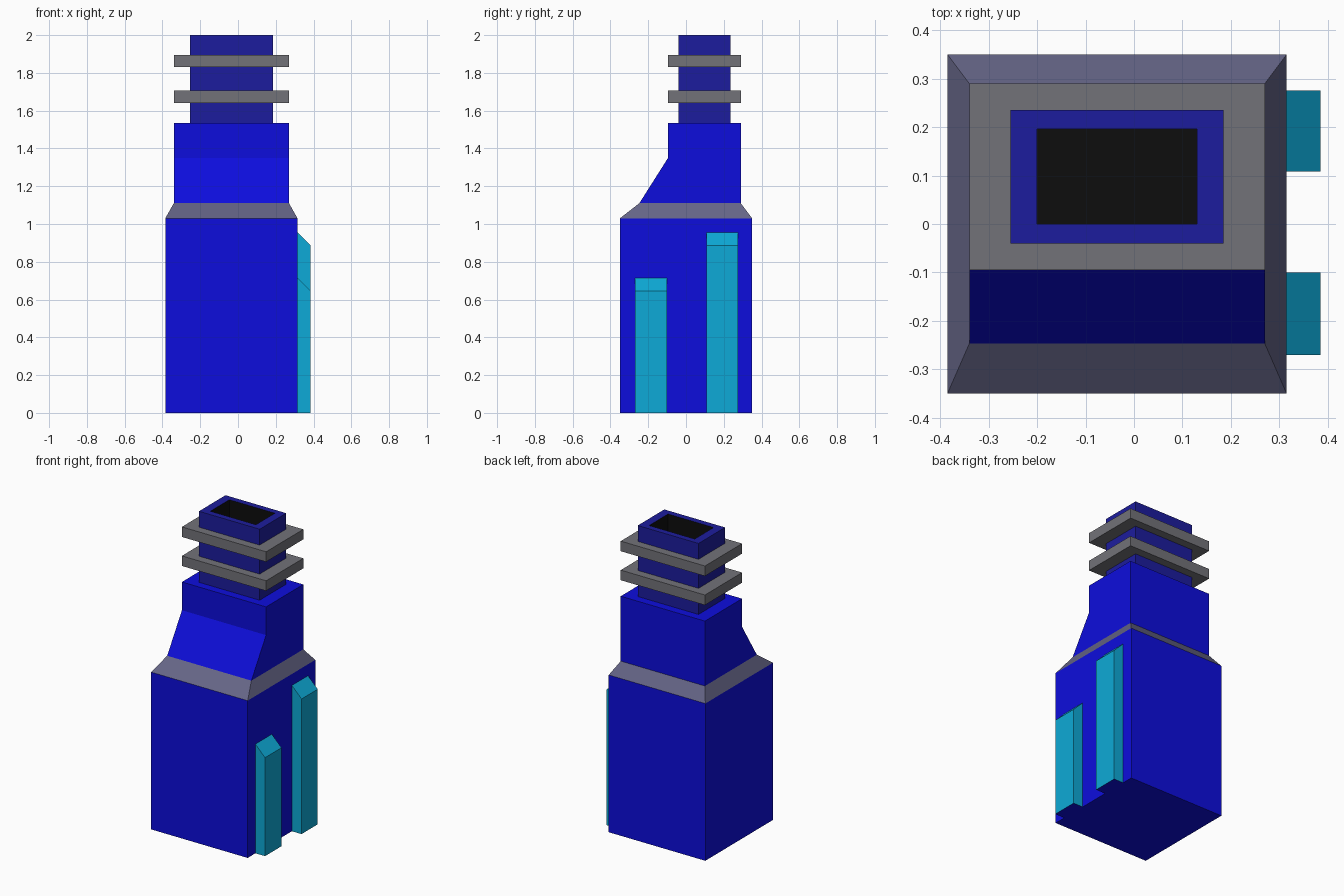
import bpy

if "Cube" in bpy.data.objects:
    bpy.data.objects.remove(bpy.data.objects["Cube"])


def material(name, rgb):
    m = bpy.data.materials.new(name)
    m.diffuse_color = (*rgb, 1)
    m.use_nodes = True
    m.node_tree.nodes["Principled BSDF"].inputs["Base Color"].default_value = m.diffuse_color
    return m


BLUE = material("body_blue", (0.004, 0.004, 0.72))
NAVY = material("neck_navy", (0.012, 0.012, 0.34))
CYAN = material("fin_cyan", (0.004, 0.4, 0.68))
GREY = material("ring_grey", (0.17, 0.17, 0.19))
SLATE = material("collar_slate", (0.13, 0.13, 0.24))
BLACK = material("bore_black", (0.004, 0.004, 0.004))


def make_object(name, verts, faces, *mats):
    me = bpy.data.meshes.new(name)
    me.from_pydata(verts, [], faces)
    for m in mats:
        me.materials.append(m)
    me.update()
    ob = bpy.data.objects.new(name, me)
    bpy.context.collection.objects.link(ob)
    return ob


def loft(name, sections, *mats, ring=False):
    """Skin rectangles (x0, x1, y0, y1, z); cap the ends or close into a ring."""
    verts = []
    for x0, x1, y0, y1, z in sections:
        verts += [(x0, y0, z), (x1, y0, z), (x1, y1, z), (x0, y1, z)]
    n = len(sections)
    faces = []
    for s in range(n if ring else n - 1):
        a, b = 4 * s, 4 * ((s + 1) % n)
        for i in range(4):
            j = (i + 1) % 4
            faces.append((a + i, a + j, b + j, b + i))
    if not ring:
        faces += [(3, 2, 1, 0), tuple(range(4 * n - 4, 4 * n))]
    return make_object(name, verts, faces, *mats)


def prism(name, profile, axis, lo, hi, *mats):
    """Extrude a counter-clockwise profile along x (points y,z) or y (points x,z)."""
    n = len(profile)
    place = (lambda t, p: (t, *p)) if axis == "x" else (lambda t, p: (p[0], t, p[1]))
    verts = [place(t, p) for t in (lo, hi) for p in profile]
    faces = [tuple(range(n))[::-1], tuple(range(n, 2 * n))]
    faces += [(i, (i + 1) % n, n + (i + 1) % n, n + i) for i in range(n)]
    if axis == "y":
        faces = [f[::-1] for f in faces]
    return make_object(name, verts, faces, *mats)


base = (-0.385, 0.315, -0.35, 0.35)
shoulder = (-0.34, 0.27, -0.247, 0.29)
flange = (-0.34, 0.27, -0.095, 0.29)
neck = (-0.255, 0.185, -0.04, 0.235)
bore = (-0.20, 0.13, 0.0, 0.196)

# Main block and sloping collar
loft("main_body", [(*base, 0), (*base, 1.03)], BLUE)
loft("collar", [(*base, 1.03), (*shoulder, 1.11)], SLATE)

# Upper block with sloped front
prism("upper_body", [(-0.247, 1.11), (0.29, 1.11), (0.29, 1.535),
                     (-0.095, 1.535), (-0.095, 1.35)], "x", -0.34, 0.27, BLUE)

# Hollow neck: outside, rim, then black bore
tube = loft("neck", [(*neck, 1.535), (*neck, 2.0), (*bore, 2.0), (*bore, 1.72)], NAVY, BLACK)
for p in tube.data.polygons:
    if all(tube.data.vertices[v].index >= 8 for v in p.vertices):
        p.material_index = 1

# Flanges around the neck
for i, z in enumerate((1.64, 1.83)):
    loft(f"neck_flange_{i + 1}", [(*neck, z), (*flange, z), (*flange, z + 0.066),
                                  (*neck, z + 0.066)], GREY, ring=True)

# Bevel-topped side fins
for name, y0, y1, top in (("front_fin", -0.27, -0.10, 0.715),
                          ("rear_fin", 0.108, 0.275, 0.955)):
    fin = prism(name, [(0.315, 0), (0.385, 0), (0.385, top - 0.07), (0.315, top)],
                "y", y0, y1, CYAN, BLUE)
    for p in fin.data.polygons:
        if p.normal.z < -0.9:
            p.material_index = 1
